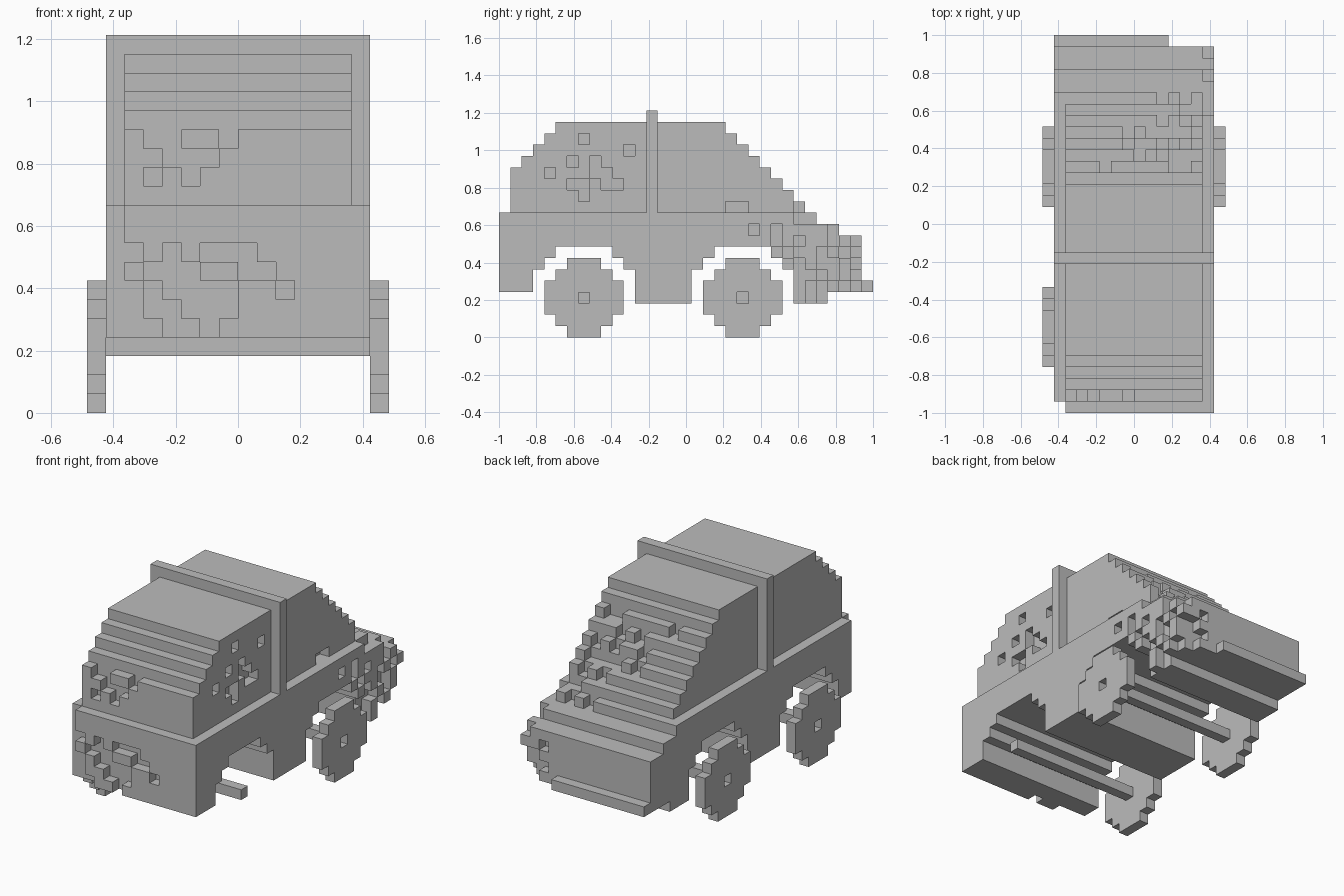
import bpy
import bmesh
from mathutils import Vector

cube = bpy.data.objects.get("Cube")
if cube:
    bpy.data.objects.remove(cube, do_unlink=True)

LENGTH, WIDTH = 33, 16          # size in blocks
UNIT = 2 / LENGTH
FRONT_AXLE, REAR_AXLE, AXLE_HEIGHT = 7, 21, 3

grey = bpy.data.materials.new("plain_grey")
grey.use_nodes = True
grey.diffuse_color = (0.5, 0.5, 0.5, 1)
grey.node_tree.nodes["Principled BSDF"].inputs["Base Color"].default_value = (0.5, 0.5, 0.5, 1)


def block(xs, ys, zs):
    return {(x, y, z) for x in xs for y in ys for z in zs}


def carve(cells, rows, top, start, place):
    """Remove the blocks marked x; rows run downwards from height top."""
    for drop, row in enumerate(rows.split()):
        for step, mark in enumerate(row):
            if mark == "x":
                cells.discard(place(start + step, top - drop))


def body_bottom(y):
    reach = min(abs(y - FRONT_AXLE), abs(y - REAR_AXLE))
    if reach <= 4:                       # stepped wheel arch
        return 8 - max(0, reach - 2)
    return 4 if y < 3 or y > 28 else 3


def body_top(y):
    if y == LENGTH - 1:                  # rear bumper
        return 5
    return 11 if y < 28 else 10 if y < 30 else 9


def cabin_top(y):
    return min(14 + y, 19, 38 - y)


# Lower body with stepped arches and a falling tail
body = set()
for y in range(LENGTH):
    body |= block(range(1, 15), [y], range(body_bottom(y), body_top(y)))
body -= block(range(11, 15), [LENGTH - 1], range(LENGTH))

# Broken blocks on the nose
carve(body, """
x.............
x.............
xx.x.xxx......
x.xxx..xx.....
xx.xxxx..x....
xx..xxx.......
xxx..x........""", 10, 1, lambda n, z: (n, 0, z))

# Broken blocks on the left rear corner
carve(body, """
....xx....
x.x....x..
..x.x..x.x
...x..x.x.
....x.xx.x
....xx.x.x
....x.x.xx
....x.x...""", 10, 22, lambda n, z: (14, n, z))
carve(body, "x. .x xx .x", 7, 12, lambda n, z: (n, 31, z))
carve(body, "x.x", 10, 10, lambda n, z: (n, 27, z))

# Cabin with stepped screens
cabin = set()
for y in range(1, 27):
    cabin |= block(range(2, 14), [y], range(11, cabin_top(y)))

# Broken blocks in the windscreen
carve(cabin, """
...x.x..x...
..x..xx.....
.xx..x......
..xxx.......
.x.x........""", 16, 2, lambda n, z: (n, 2 if z > 15 - 1 + 1 else 1, z))
carve(cabin, "..x..x", 15 - 1, 2, lambda n, z: (n, 1, z))

# Broken blocks in the stepped rear window, each row one step lower
carve(cabin, """
...x.....xx.
......x.x...
.....x..x.x.
.....x.xxxx.
........x.x.
..........xx
.........xxx""", 16, 2, lambda n, z: (n, 37 - z, z))

# Pits in the left side window
carve(cabin, """
...x.............
.......x.........
..x.x............
x...xx...........
..xx.xx..........
...x.............
................xx""", 17, 4, lambda n, z: (13, n, z))

# Roll bar over the roof
bar = block(range(1, 15), [13], range(11, 20))
cabin -= bar


def wheel(side, axle):
    return {(side, axle + a, AXLE_HEIGHT + b)
            for a in range(-3, 4) for b in range(-3, 4)
            if 0 < abs(a) + abs(b) <= 4}


parts = {
    "body": body,
    "cabin": cabin,
    "roll_bar": bar,
    "front_axle": block(range(1, 15), [FRONT_AXLE], [AXLE_HEIGHT]),
    "rear_axle": block(range(1, 15), [REAR_AXLE], [AXLE_HEIGHT]),
    "front_right_wheel": wheel(0, FRONT_AXLE),
    "rear_right_wheel": wheel(0, REAR_AXLE),
    "rear_left_wheel": wheel(WIDTH - 1, REAR_AXLE),
}
solid = set().union(*parts.values())


def build(name, cells):
    """Skin a set of blocks, leaving out faces hidden between blocks."""
    bm = bmesh.new()
    corners = {}

    def corner(point):
        key = tuple(point)
        if key not in corners:
            corners[key] = bm.verts.new(
                (Vector(key) - Vector((WIDTH / 2, LENGTH / 2, 0))) * UNIT)
        return corners[key]

    for cell in cells:
        for axis in range(3):
            for side in (0, 1):
                other = list(cell)
                other[axis] += 2 * side - 1
                if tuple(other) in solid:
                    continue
                u, v = (axis + 1) % 3, (axis + 2) % 3
                ring = []
                for du, dv in ((0, 0), (1, 0), (1, 1), (0, 1)):
                    p = list(cell)
                    p[axis] += side
                    p[u] += du
                    p[v] += dv
                    ring.append(corner(p))
                bm.faces.new(ring if side else ring[::-1])
    mesh = bpy.data.meshes.new(name)
    bm.to_mesh(mesh)
    bm.free()
    mesh.materials.append(grey)
    bpy.context.scene.collection.objects.link(bpy.data.objects.new(name, mesh))


for name, cells in parts.items():
    build(name, cells)
